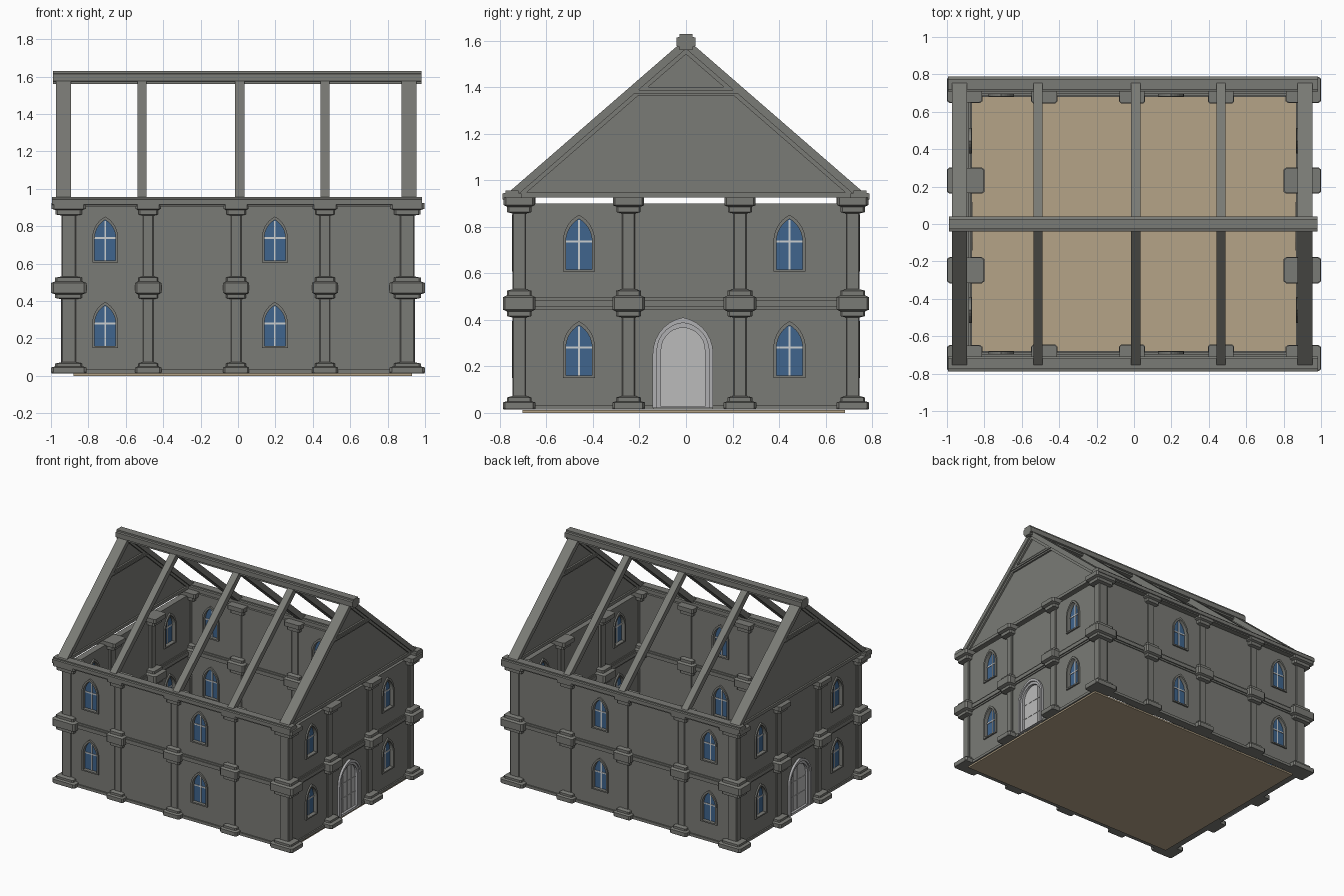
import bpy, bmesh, math
from mathutils import Matrix

if "Cube" in bpy.data.objects:
    bpy.data.objects.remove(bpy.data.objects["Cube"])


def material(name, rgb):
    m = bpy.data.materials.new(name)
    m.diffuse_color = (*rgb, 1)
    m.use_nodes = True
    m.node_tree.nodes["Principled BSDF"].inputs["Base Color"].default_value = m.diffuse_color
    return m


STONE = material("grey_stone", (0.195, 0.197, 0.18))
GLASS = material("blue_glass", (0.05, 0.13, 0.27))
BARS = material("pale_window_bars", (0.6, 0.62, 0.63))
DOOR = material("pale_door", (0.5, 0.5, 0.5))
FRAME = material("door_surround_grey", (0.43, 0.43, 0.44))
FLOOR = material("tan_floor", (0.46, 0.37, 0.245))

ALONG_X = Matrix(((1, 0, 0), (0, 0, -1), (0, 1, 0))).to_4x4()   # u=x, v=z
ALONG_Y = Matrix(((0, 0, 1), (1, 0, 0), (0, 1, 0))).to_4x4()    # u=y, v=z


def plate(name, loops, thick, mat, axes, loc):
    """Filled outline (further loops are holes), extruded evenly both ways."""
    cu = bpy.data.curves.new(name, 'CURVE')
    cu.dimensions = '2D'
    cu.fill_mode = 'BOTH'
    cu.extrude = thick / 2
    for loop in loops:
        s = cu.splines.new('POLY')
        s.points.add(len(loop) - 1)
        for p, (u, v) in zip(s.points, loop):
            p.co = (u, v, 0, 1)
        s.use_cyclic_u = True
    tmp = bpy.data.objects.new(name + "_tmp", cu)
    bpy.context.collection.objects.link(tmp)
    dg = bpy.context.evaluated_depsgraph_get()
    me = bpy.data.meshes.new_from_object(tmp.evaluated_get(dg))
    bpy.data.objects.remove(tmp)
    bpy.data.curves.remove(cu)
    me.materials.clear()
    me.materials.append(mat)
    for p in me.polygons:
        p.use_smooth = False
        p.material_index = 0
    ob = bpy.data.objects.new(name, me)
    bpy.context.collection.objects.link(ob)
    ob.matrix_world = Matrix.Translation(loc) @ axes
    return ob


def rect(u0, u1, v0, v1):
    return [(u0, v0), (u1, v0), (u1, v1), (u0, v1)]


def arch(c, w, z0, zs, h, n=7):
    """Pointed arch outline; h == w gives a round arch."""
    r = (w * w + h * h) / (2 * w)
    top = math.atan2(h, r - w)
    side = [(w - r + r * math.cos(top * i / n), zs + r * math.sin(top * i / n))
            for i in range(n + 1)]
    right = [(w, z0)] + side
    left = [(-u, v) for u, v in reversed(right[:-1])]
    return [(c + u, v) for u, v in right + left]


def column(name, x, y, hx, hy):
    """Stacked chamfered square sections: base, belt block and capital."""
    prof = [(.96, .014), (1, .02), (1, .045), (.76, .05), (.76, .066), (.4, .073),
            (.4, .41), (.76, .416), (.76, .436), (1, .444), (1, .497), (.76, .505),
            (.76, .525), (.4, .532), (.4, .857), (.74, .863), (.74, .886),
            (.96, .893), (.96, .925)]
    bm = bmesh.new()
    c = .86
    octo = [(1, -c), (1, c), (c, 1), (-c, 1), (-1, c), (-1, -c), (-c, -1), (c, -1)]
    rings = [[bm.verts.new((x + u * s * hx, y + v * s * hy, z)) for u, v in octo]
             for s, z in prof]
    for a, b in zip(rings, rings[1:]):
        for i in range(8):
            j = (i + 1) % 8
            bm.faces.new((a[i], a[j], b[j], b[i]))
    bm.faces.new(rings[0][::-1])
    bm.faces.new(rings[-1])
    me = bpy.data.meshes.new(name)
    bm.to_mesh(me)
    bm.free()
    me.materials.append(STONE)
    bpy.context.collection.objects.link(bpy.data.objects.new(name, me))


STOREYS = (0, .457)


def wall(name, axes, loc, half, top, thick, centres, door=None):
    """Wall with window openings on two storeys and an optional door."""
    holes = []
    for dz in STOREYS:
        for c in centres:
            inner = arch(c, .056, .16 + dz, .28 + dz, .097)
            holes.append(inner)
            plate(name + "_window_frame",
                  [arch(c, .069, .15 + dz, .28 + dz, .115), inner],
                  thick + .022, STONE, axes, loc)
            plate(name + "_window_glass", [inner], .012, GLASS, axes, loc)
            plate(name + "_window_mullion",
                  [rect(c - .0045, c + .0045, .16 + dz, .372 + dz)], .02, BARS, axes, loc)
            plate(name + "_window_crossbar",
                  [rect(c - .056, c + .056, .276 + dz, .285 + dz)], .02, BARS, axes, loc)
    spans = [(-half, half)]
    if door is not None:
        spans = [(-half, door - .125), (door + .125, half)]
        panel = arch(door, .094, .028, .27, .096)
        mid = arch(door, .112, .024, .265, .122)
        holes.append(mid)
        # nested door surround, leaves and their ribs
        plate("door_outer_surround", [arch(door, .13, .02, .255, .155), mid],
              thick + .034, FRAME, axes, loc)
        plate("door_inner_surround", [mid, panel], thick + .012, FRAME, axes, loc)
        plate("door_leaves", [panel], .024, DOOR, axes, loc)
        for u in (-.05, 0, .05):
            plate("door_rib", [rect(door + u - .003, door + u + .003, .028, .345)],
                  .03, DOOR, axes, loc)
        for v in (.13, .24):
            plate("door_rail", [rect(door - .093, door + .093, v, v + .006)],
                  .03, DOOR, axes, loc)
    plate(name, [rect(-half, half, .015, top)] + holes, thick, STONE, axes, loc)
    # plinth and belt mouldings
    for a, b in spans:
        plate(name + "_plinth", [rect(a, b, .014, .034)], thick + .02, STONE, axes, loc)
    plate(name + "_belt", [rect(-half, half, .445, .497)], thick + .014, STONE, axes, loc)
    plate(name + "_belt_roll", [rect(-half, half, .457, .485)], thick + .03, STONE, axes, loc)


# four walls
for s, n in ((-1, "front_wall"), (1, "back_wall")):
    wall(n, ALONG_X, (0, s * .715, 0), .925, .915, .042, (-.71, .197))
for s, n in ((-1, "left_wall"), (1, "right_wall")):
    wall(n, ALONG_Y, (s * .905, 0, 0), .73, .9, .048, (-.46, .445), -.013)

# columns on the corners, the long sides and the ends
for sy in (-1, 1):
    for sx in (-1, 1):
        column("corner_column", sx * .905, sy * .717, .095, .07)
    for x in (-.48, -.01, .465):
        column("side_column", x, sy * .715, .07, .07)
for sx in (-1, 1):
    for y in (-.247, .232):
        column("end_column", sx * .9, y, .1, .07)

# floor slab
plate("floor", [rect(-.88, .93, 0, .012)], 1.385, FLOOR, ALONG_X, (0, -.01, 0))

# ridge and eave beams with a stepped profile
quarter = [(.04, .018), (.028, .022), (.028, .034)]
upper = quarter + [(-u, v) for u, v in reversed(quarter)]
beam = upper + [(-u, -v) for u, v in upper]
plate("ridge_beam", [beam], 1.97, STONE, ALONG_Y, (-.005, 0, 1.595))
for s in (-1, 1):
    plate("eave_beam", [[(u, v * .75) for u, v in beam]], 1.98, STONE, ALONG_Y,
          (-.005, s * .748, .93))

# roof frame: chevron rafters and gables
SLOPE, APEX, FOOT = .868, 1.61, .945


def half_span(drop, z):
    return (APEX - drop - z) / SLOPE


def chevron(d0, d1):
    a, b = half_span(d0, FOOT), half_span(d1, FOOT)
    return [(-a, FOOT), (-b, FOOT), (0, APEX - d1), (b, FOOT), (a, FOOT), (0, APEX - d0)]


for x in (-.513, .01, .465):
    plate("rafter_pair", [chevron(0, .055)], .05, STONE, ALONG_Y, (x, 0, 0))
for x in (-.933, .914):
    plate("gable_rafters", [chevron(0, .045)], .08, STONE, ALONG_Y, (x, 0, 0))
    plate("gable_inner_trim", [chevron(.04, .068)], .056, STONE, ALONG_Y, (x, 0, 0))
    w = half_span(.03, .925)
    plate("gable_panel", [[(-w, .925), (w, .925), (0, APEX - .03)]], .03, STONE,
          ALONG_Y, (x, 0, 0))
    plate("gable_sill", [rect(-.72, .72, .925, .948)], .055, STONE, ALONG_Y, (x, 0, 0))
    a, b = half_span(.03, 1.362), half_span(.03, 1.4)
    plate("collar_beam", [[(-a, 1.362), (a, 1.362), (b, 1.4), (-b, 1.4)]], .056, STONE,
          ALONG_Y, (x, 0, 0))
    plate("collar_roll", [[(-a, 1.374), (a, 1.374), (b, 1.388), (-b, 1.388)]], .07, STONE,
          ALONG_Y, (x, 0, 0))
